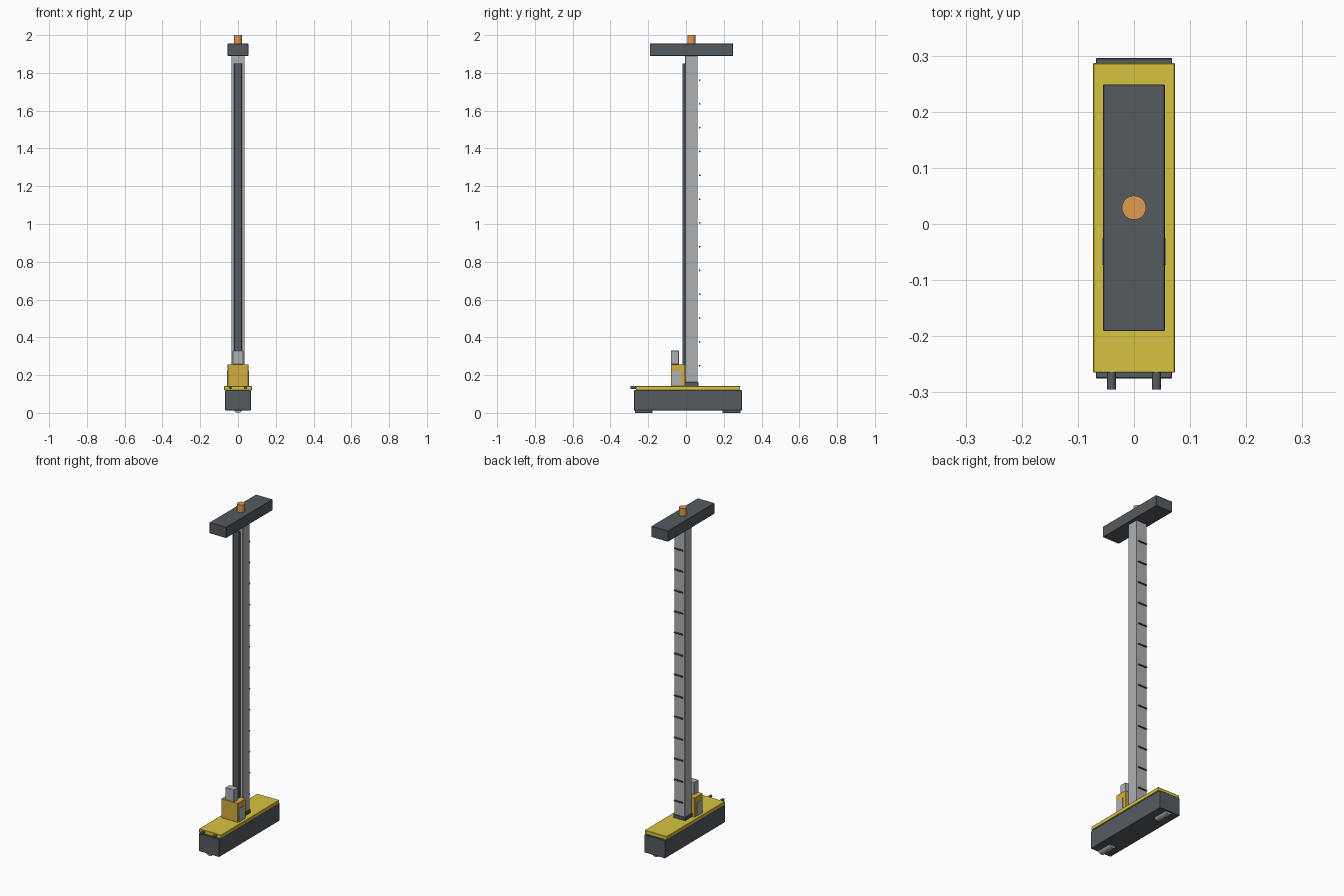
import bpy
from math import pi

if "Cube" in bpy.data.objects:
    bpy.data.objects.remove(bpy.data.objects["Cube"])


def material(name, r, g, b):
    m = bpy.data.materials.new(name)
    m.diffuse_color = (r, g, b, 1)
    m.use_nodes = True
    m.node_tree.nodes["Principled BSDF"].inputs["Base Color"].default_value = m.diffuse_color
    return m


DARK = material("dark_steel", 0.09, 0.105, 0.12)
LIGHT = material("light_steel", 0.42, 0.44, 0.46)
YELLOW = material("yellow_paint", 0.68, 0.55, 0.05)
AMBER = material("amber_paint", 0.66, 0.42, 0.05)
ORANGE = material("orange_lens", 0.75, 0.33, 0.08)


def box(name, x, y, z, mat, bevel=0.0015):
    """Box from (min, max) ranges on each axis."""
    bpy.ops.mesh.primitive_cube_add(
        size=1, location=[(a + b) / 2 for a, b in (x, y, z)])
    o = bpy.context.object
    o.name = name
    o.scale = [b - a for a, b in (x, y, z)]
    bpy.ops.object.transform_apply(location=False, rotation=False, scale=True)
    o.data.materials.append(mat)
    if bevel:
        m = o.modifiers.new("edge", 'BEVEL')
        m.width = bevel
        m.segments = 1
    return o


def rod(name, centre, radius, length, axis, mat, sides=24):
    rot = {'X': (0, pi / 2, 0), 'Y': (pi / 2, 0, 0), 'Z': (0, 0, 0)}[axis]
    bpy.ops.mesh.primitive_cylinder_add(vertices=sides, radius=radius,
                                        depth=length, location=centre, rotation=rot)
    o = bpy.context.object
    o.name = name
    o.data.materials.append(mat)
    bpy.ops.object.shade_smooth_by_angle()
    return o


# Wheeled base and deck
box("base_beam", (-0.068, 0.068), (-0.275, 0.296), (0.013, 0.12), DARK)
box("deck_plate", (-0.073, 0.073), (-0.265, 0.287), (0.12, 0.142), YELLOW)
for label, y in (("front", -0.224), ("back", 0.241)):
    rod(label + "_roller", (0, y, 0.025), 0.025, 0.094, 'Y', LIGHT)

# Front buffers
for label, x in (("left", -0.04), ("right", 0.04)):
    rod(label + "_buffer", (x, -0.275, 0.134), 0.008, 0.04, 'Y', DARK, 16)

# Mast, collar and guide rail
box("mast_collar", (-0.04, 0.04), (-0.006, 0.065), (0.142, 0.163), DARK)
box("mast", (-0.035, 0.035), (-0.004, 0.062), (0.142, 1.892), LIGHT)
box("guide_rail", (-0.02, 0.02), (-0.019, -0.003), (0.15, 1.85), DARK)

# Ladder rungs on the back of the mast
for i in range(13):
    rod(f"ladder_rung_{i + 1}", (0, 0.072, 0.25 + i * 0.126),
        0.0045, 0.056, 'X', DARK, 10)

# Drive housing with side panels and motor
box("drive_housing", (-0.055, 0.055), (-0.08, -0.004), (0.142, 0.257), AMBER)
for label, s in (("left", -1), ("right", 1)):
    x = sorted((s * 0.05, s * 0.057))
    box(label + "_access_panel", x, (-0.073, -0.026), (0.142, 0.222), LIGHT, 0)
box("drive_motor", (-0.028, 0.028), (-0.08, -0.037), (0.257, 0.33), LIGHT)

# Top beam and beacon
box("top_beam", (-0.055, 0.055), (-0.191, 0.249), (1.89, 1.955), DARK)
rod("beacon", (0, 0.029, 1.975), 0.0215, 0.05, 'Z', ORANGE, 32)
